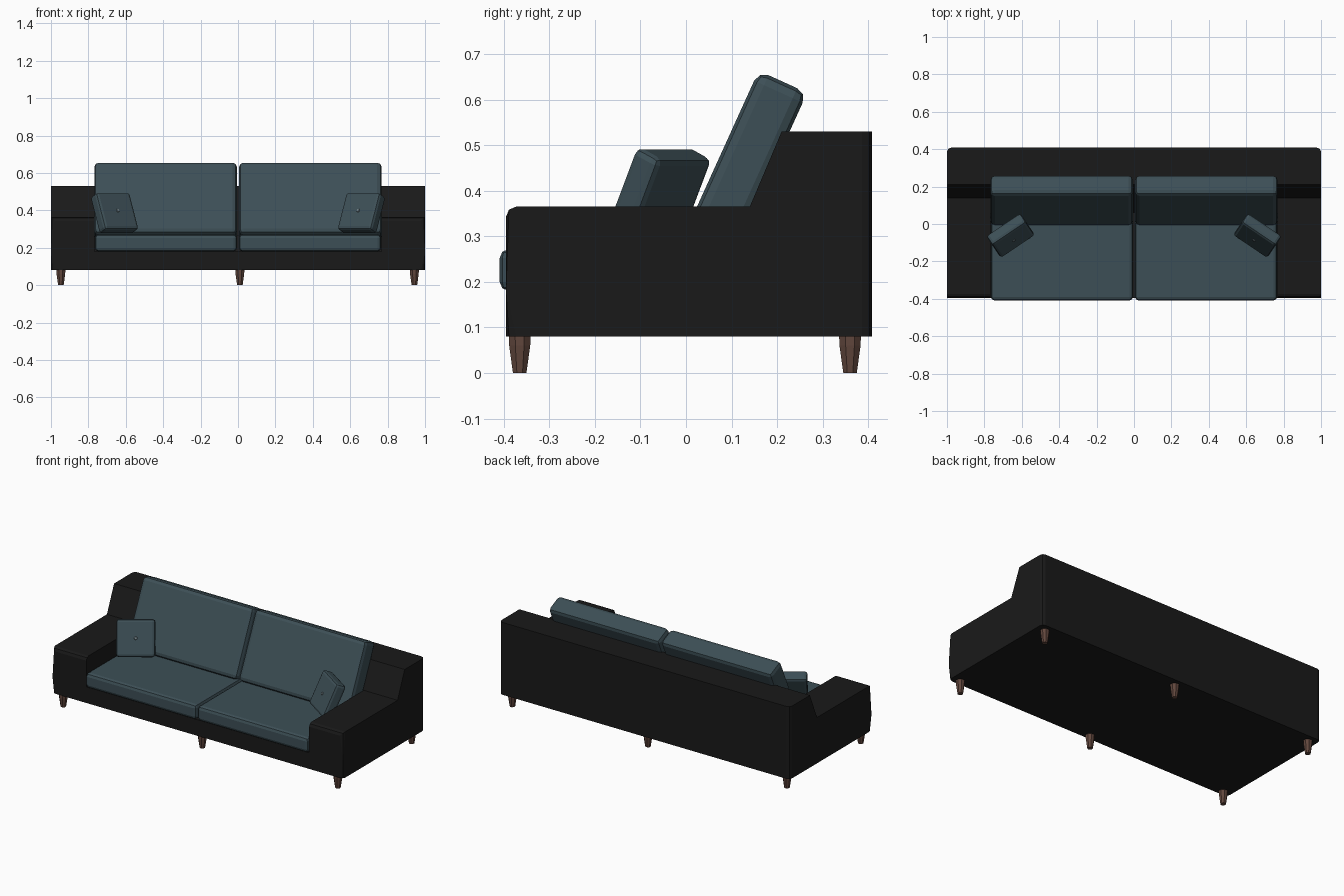
import bpy, bmesh
from math import radians
from mathutils import Matrix, Euler, Vector

if "Cube" in bpy.data.objects:
    bpy.data.objects.remove(bpy.data.objects["Cube"])


def material(name, color):
    m = bpy.data.materials.new(name)
    m.diffuse_color = (*color, 1)
    m.use_nodes = True
    m.node_tree.nodes["Principled BSDF"].inputs["Base Color"].default_value = m.diffuse_color
    return m


DARK = material("dark_fabric", (0.01, 0.01, 0.01))
TEAL = material("teal_fabric", (0.046, 0.078, 0.093))
WOOD = material("wood", (0.12, 0.063, 0.047))
BUTTON = material("button_grey", (0.16, 0.21, 0.23))
LEAN = radians(-24.4)


def finish(bm, name, mat):
    bmesh.ops.recalc_face_normals(bm, faces=bm.faces)
    me = bpy.data.meshes.new(name)
    bm.to_mesh(me)
    bm.free()
    me.materials.append(mat)
    ob = bpy.data.objects.new(name, me)
    bpy.context.collection.objects.link(ob)
    return ob


def cushion(name, size, loc, rot=(0, 0, 0), bevel=0.02):
    bm = bmesh.new()
    bmesh.ops.create_cube(bm, size=1)
    bmesh.ops.scale(bm, vec=size, verts=bm.verts)
    bmesh.ops.bevel(bm, geom=bm.edges[:], offset=bevel, segments=2,
                    profile=0.5, affect='EDGES')
    ob = finish(bm, name, TEAL)
    ob.location, ob.rotation_euler = loc, rot
    return ob


# Upholstered frame: arm profile at the ends, lower seat profile in the middle
def frame():
    arm = [(-.395, .08), (-.395, .18), (-.395, .365), (.14, .365),
           (.21, .53), (.408, .53), (.408, .08)]
    seat = list(arm)
    seat[2] = (.062, .18)
    bm = bmesh.new()

    def loop(x, prof):
        return [bm.verts.new((x, y, z)) for y, z in prof]

    def bridge(a, b):
        for i in range(len(a)):
            j = (i + 1) % len(a)
            bm.faces.new((a[i], a[j], b[j], b[i]))

    middles = []
    ends = []
    for s in (-1, 1):
        outer, inner = loop(s, arm), loop(s * .767, arm)
        corner = bm.verts.new((s * .767, *seat[2]))
        bm.faces.new(outer)
        bm.faces.new((inner[1], inner[2], inner[3], corner))
        bridge(outer, inner)
        middles.append(inner[:2] + [corner] + inner[3:])
        ends.append(outer)
    bridge(*middles)
    # Round the vertical outer corners and the arm front top edges
    soft = []
    for e in bm.edges:
        a, b = (v.co for v in e.verts)
        upright = abs(a.x) == 1 and abs(a.x - b.x) < 1e-6 and abs(a.y - b.y) < 1e-6
        front_top = a.y < -.39 and b.y < -.39 and a.z > .36 and b.z > .36
        if upright or front_top:
            soft.append(e)
    bmesh.ops.bevel(bm, geom=soft, offset=.022, segments=2, profile=.5,
                    affect='EDGES')
    finish(bm, "sofa_frame", DARK)


frame()

for side, s in (("left", -1), ("right", 1)):
    # Seat and back cushions
    cushion(side + "_seat_cushion", (.76, .47, .092), (s * .385, -.174, .226))
    cushion(side + "_back_cushion", (.762, .117, .42), (s * .387, .126, .448),
            (LEAN, 0, 0), .024)
    # Throw pillow with a centre button
    rot = Euler((LEAN, 0, radians(-34 * s)))
    pos = Vector((s * .66, -.062, .385))
    cushion(side + "_pillow", (.22, .068, .215), pos, rot, .016)
    bm = bmesh.new()
    bmesh.ops.create_cone(bm, cap_ends=True, segments=8, radius1=.011,
                          radius2=.008, depth=.006,
                          matrix=Matrix.Translation((0, -.035, 0))
                          @ Matrix.Rotation(radians(90), 4, 'X'))
    ob = finish(bm, side + "_pillow_button", BUTTON)
    ob.location, ob.rotation_euler = pos, rot

# Tapered legs: short straight collar, then narrowing to the foot
for row, y in (("front", -.365), ("back", .36)):
    for col, x in (("left", -.947), ("middle", .01), ("right", .943)):
        bm = bmesh.new()
        for z0, z1, r0, r1 in ((0, .06, .016, .025), (.06, .085, .025, .026)):
            bmesh.ops.create_cone(bm, cap_ends=True, segments=8, radius1=r0,
                                  radius2=r1, depth=z1 - z0,
                                  matrix=Matrix.Translation((x, y, (z0 + z1) / 2))
                                  @ Matrix.Rotation(radians(22.5), 4, 'Z'))
        finish(bm, f"{row}_{col}_leg", WOOD)
